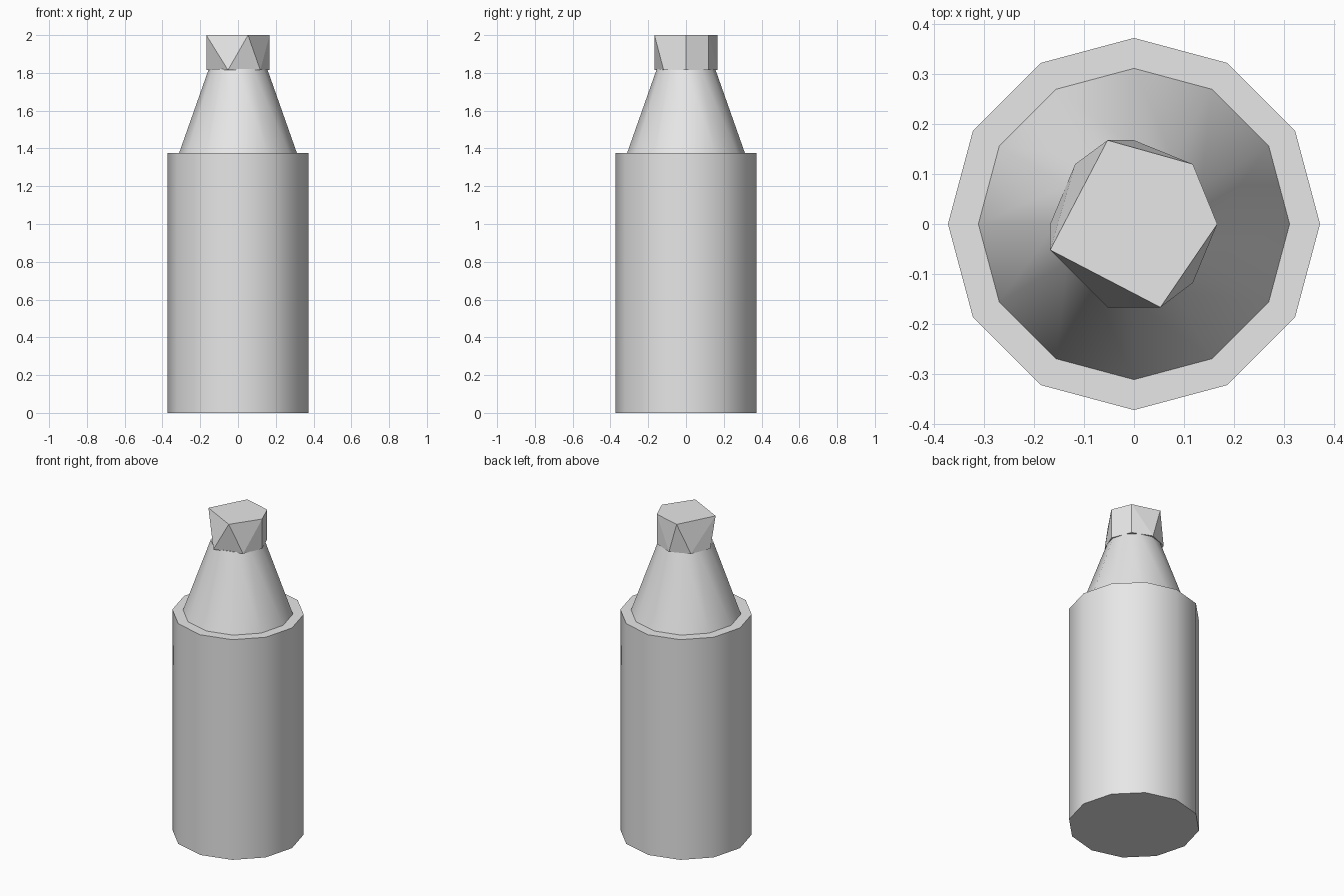
import bpy
import bmesh
from math import radians

cube = bpy.data.objects.get("Cube")
if cube:
    bpy.data.objects.remove(cube, do_unlink=True)

grey = bpy.data.materials.new("light grey")
grey.use_nodes = True
grey.diffuse_color = (0.8, 0.8, 0.8, 1)
grey.node_tree.nodes["Principled BSDF"].inputs["Base Color"].default_value = (0.8, 0.8, 0.8, 1)


def smooth(obj, degrees):
    bpy.ops.object.select_all(action='DESELECT')
    obj.select_set(True)
    bpy.context.view_layer.objects.active = obj
    bpy.ops.object.shade_smooth_by_angle(angle=radians(degrees))


def tapered(name, low_radius, high_radius, low, high):
    """Twelve-sided closed cone section between two heights."""
    bpy.ops.mesh.primitive_cone_add(vertices=12, radius1=low_radius, radius2=high_radius,
                                    depth=high - low, location=(0, 0, (low + high) / 2))
    obj = bpy.context.object
    obj.name = name
    obj.data.materials.append(grey)
    smooth(obj, 35)
    return obj


# Body and shoulder
tapered("bottle_body", 0.373, 0.373, 0, 1.375)
tapered("bottle_neck", 0.312, 0.155, 1.375, 1.82)

# Chipped cap: five corners on top, seven below, wrapped by a hull
top = [(-0.053, 0.168), (0.118, 0.12), (0.167, 0), (0.053, -0.167), (-0.168, -0.052)]
bottom = [(0.167, 0), (0.118, 0.12), (0, 0.168), (-0.118, 0.12),
          (-0.168, 0), (-0.053, -0.167), (0.118, -0.118)]
bm = bmesh.new()
for ring, z in ((top, 2), (bottom, 1.815)):
    for x, y in ring:
        bm.verts.new((x, y, z))
bmesh.ops.convex_hull(bm, input=bm.verts)
bmesh.ops.dissolve_limit(bm, angle_limit=radians(1), verts=bm.verts, edges=bm.edges)
bmesh.ops.recalc_face_normals(bm, faces=bm.faces)
mesh = bpy.data.meshes.new("bottle_cap")
bm.to_mesh(mesh)
bm.free()
mesh.materials.append(grey)
cap = bpy.data.objects.new("bottle_cap", mesh)
bpy.context.collection.objects.link(cap)
